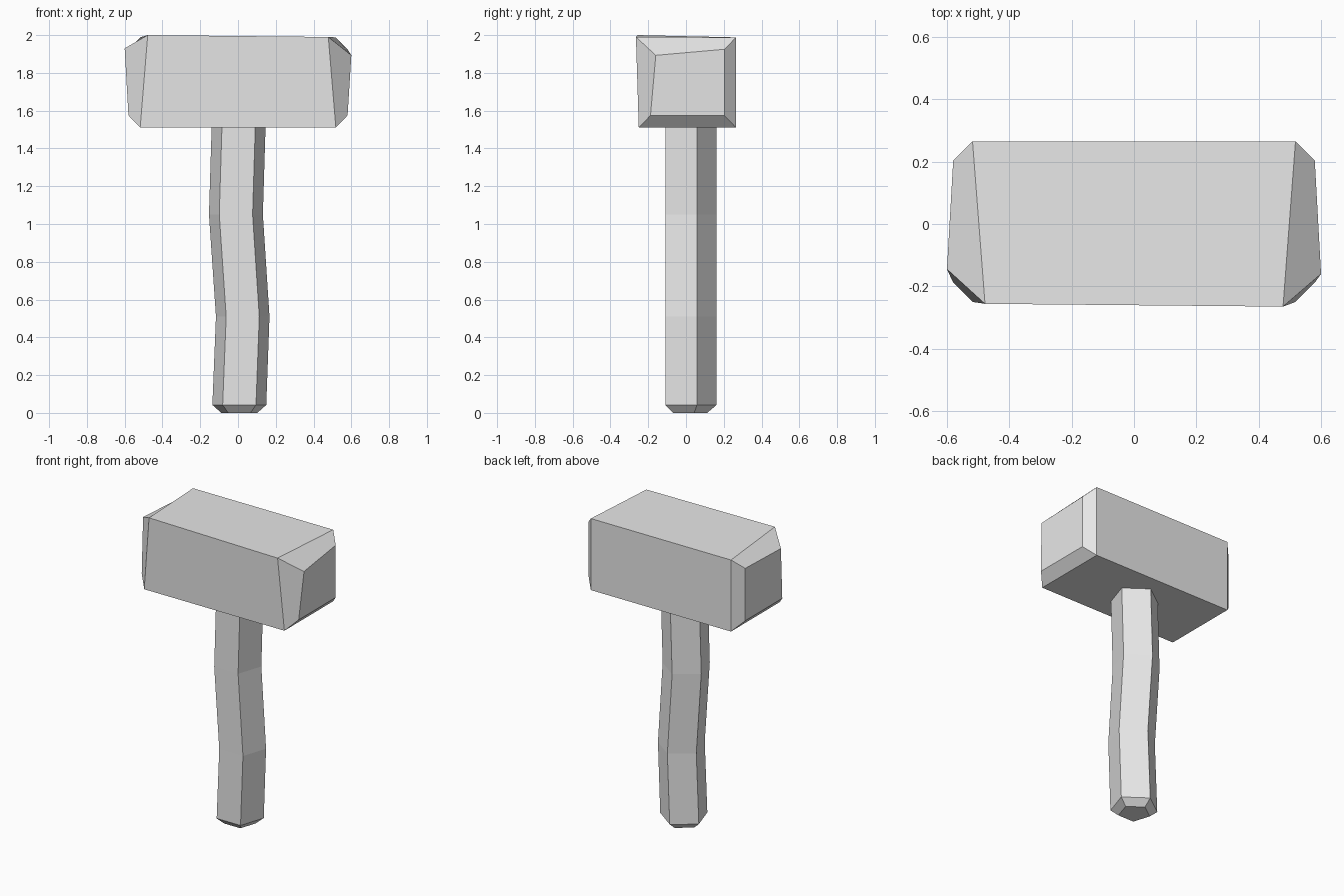
import bpy
import bmesh
from math import cos, sin, radians
from mathutils import Vector

default_cube = bpy.data.objects.get("Cube")
if default_cube:
    bpy.data.objects.remove(default_cube, do_unlink=True)

# Single flat colour
grey = bpy.data.materials.new("light_grey")
grey.use_nodes = True
colour = (0.8, 0.8, 0.8, 1)
grey.diffuse_color = colour
grey.node_tree.nodes["Principled BSDF"].inputs["Base Color"].default_value = colour


def loft(name, rings):
    """Bridge matching rings of points and cap both ends, flat shaded."""
    bm = bmesh.new()
    loops = [[bm.verts.new(point) for point in ring] for ring in rings]
    for lower, upper in zip(loops, loops[1:]):
        count = len(lower)
        for i in range(count):
            j = (i + 1) % count
            bm.faces.new((lower[i], lower[j], upper[j], upper[i]))
    bm.faces.new(loops[0][::-1])
    bm.faces.new(loops[-1])
    bmesh.ops.recalc_face_normals(bm, faces=bm.faces[:])
    mesh = bpy.data.meshes.new(name)
    bm.to_mesh(mesh)
    bm.free()
    mesh.materials.append(grey)
    obj = bpy.data.objects.new(name, mesh)
    bpy.context.collection.objects.link(obj)
    return obj


def pentagon(centre_x, height, radius):
    """Five-sided handle section with its flat side to the front."""
    centre = Vector((centre_x, 0.012, height))
    angles = [radians(90 + 72 * i) for i in range(5)]
    return [centre + Vector((cos(a), sin(a), 0)) * radius for a in angles]


# Crooked handle with a chamfered butt
handle_sections = [
    (0.007, 0, 0.1),
    (0.007, 0.042, 0.15),
    (0.025, 0.51, 0.149),
    (-0.011, 1.05, 0.15),
    (0.004, 1.54, 0.15),
]
loft("handle", [pentagon(*section) for section in handle_sections])


def shoulder(side, front_y, front_top):
    """Full-size section of the head, where the end bevel starts."""
    bottom, back = 1.51, 0.265
    wide, narrow = side * 0.518, side * 0.478
    return [
        (wide, -0.25, bottom),
        (wide, back, bottom),
        (wide, back, 1.988),
        (narrow, front_y, front_top),
    ]


def striking_face(side, front_y, front_top):
    """Smaller end section of the head, tilted at its upper front corner."""
    bottom, back = 1.575, 0.203
    x = side * 0.58
    return [
        (x, -0.188, bottom),
        (x, back, bottom),
        (x, back, 1.925),
        (side * 0.6, front_y, front_top),
    ]


# Blocky head with unevenly bevelled ends
loft("head", [
    striking_face(-1, -0.145, 1.93),
    shoulder(-1, -0.256, 2),
    shoulder(1, -0.265, 1.99),
    striking_face(1, -0.16, 1.893),
])
